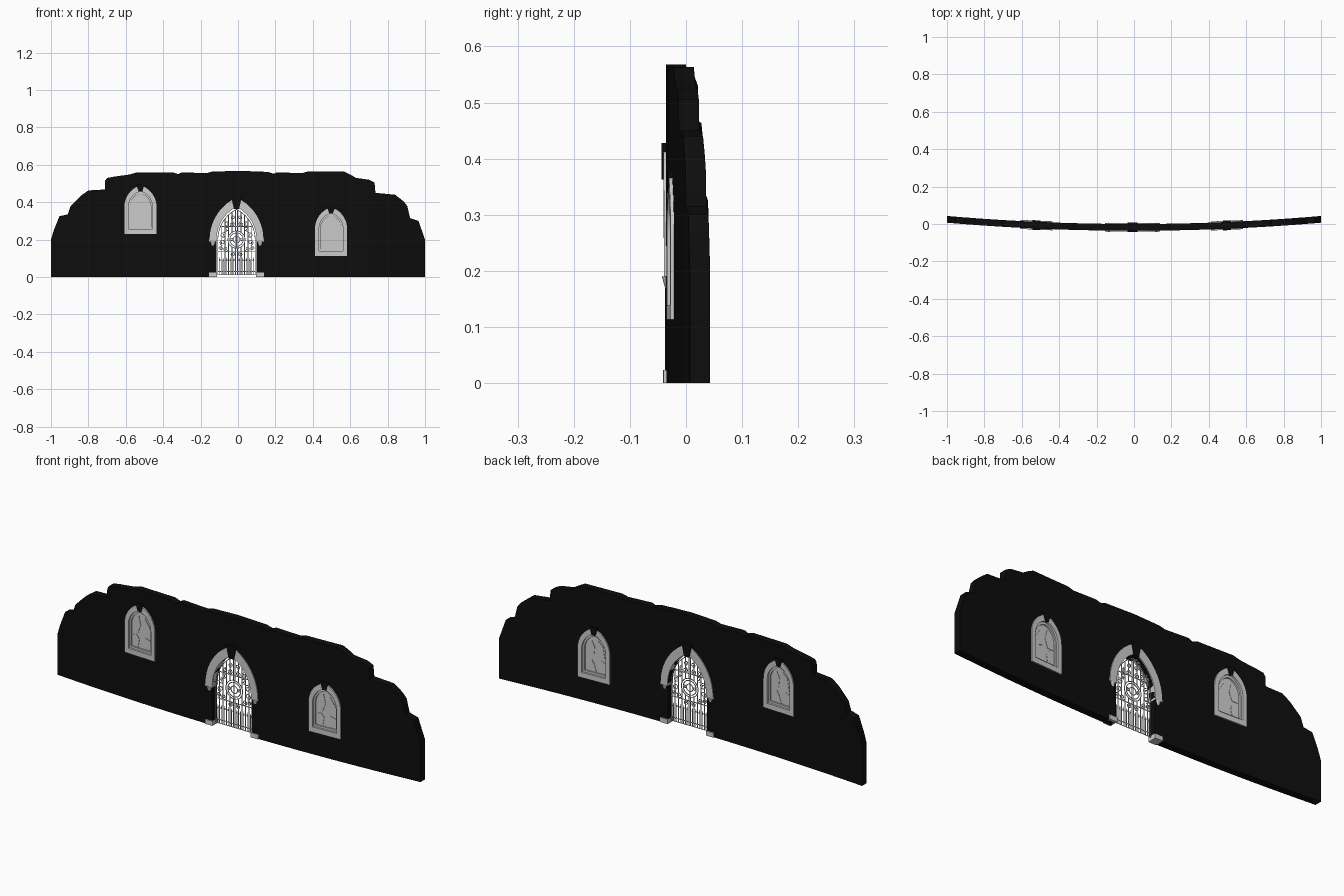
import bpy, bmesh, math
from mathutils import Matrix

if "Cube" in bpy.data.objects:
    bpy.data.objects.remove(bpy.data.objects["Cube"])

SAG = 0.043                       # plan curvature of the wall: y += SAG * x^2
FRONT, BACK = -0.036, 0.0         # wall faces at x = 0
CX = -0.008                       # centre of the gateway
black = bpy.data.materials.new("dark_stone")
black.diffuse_color = (0.004, 0.004, 0.004, 1)
black.use_nodes = True
black.node_tree.nodes["Principled BSDF"].inputs["Base Color"].default_value = black.diffuse_color


def finish(ob, mat=None, bend=True, cuts=0):
    """Clean mesh, slice it along x and bend it onto the wall curve."""
    bm = bmesh.new()
    bm.from_mesh(ob.data)
    bmesh.ops.remove_doubles(bm, verts=bm.verts, dist=1e-5)
    for i in range(1, cuts):
        bmesh.ops.bisect_plane(bm, geom=bm.verts[:] + bm.edges[:] + bm.faces[:],
                               plane_co=(-1 + 2 * i / cuts, 0, 0), plane_no=(1, 0, 0))
    if bend:
        for v in bm.verts:
            v.co.y += SAG * v.co.x ** 2
    bmesh.ops.recalc_face_normals(bm, faces=bm.faces)
    bm.to_mesh(ob.data)
    bm.free()
    if mat:
        ob.data.materials.clear()
        ob.data.materials.append(mat)
    bpy.ops.object.select_all(action='DESELECT')
    ob.select_set(True)
    bpy.context.view_layer.objects.active = ob
    bpy.ops.object.shade_smooth_by_angle(angle=math.radians(30))
    return ob


def curve_to_mesh(name, cu):
    ob = bpy.data.objects.new(name, cu)
    bpy.context.collection.objects.link(ob)
    bpy.ops.object.select_all(action='DESELECT')
    ob.select_set(True)
    bpy.context.view_layer.objects.active = ob
    bpy.ops.object.convert(target='MESH')
    return bpy.context.view_layer.objects.active


def slab(name, loops, y0, y1, mat=None, cuts=0):
    """Extrude x/z outlines (first outer, then holes) from y0 to y1."""
    cu = bpy.data.curves.new(name, 'CURVE')
    cu.dimensions, cu.fill_mode, cu.extrude = '2D', 'BOTH', (y1 - y0) / 2
    for pts in loops:
        s = cu.splines.new('POLY')
        s.points.add(len(pts) - 1)
        for p, (x, z) in zip(s.points, pts):
            p.co = (x, z, 0, 1)
        s.use_cyclic_u = True
    ob = curve_to_mesh(name, cu)
    ob.data.transform(Matrix.Translation((0, (y0 + y1) / 2, 0)) @ Matrix.Rotation(math.pi / 2, 4, 'X'))
    return finish(ob, mat, cuts=cuts)


def arc(cx, half, spring, apex, n=10):
    """Pointed arch from right springing over the apex to the left."""
    h = apex - spring
    r = (half ** 2 + h ** 2) / (2 * half)
    end = math.atan2(h, r - half)
    right = [(half - r + r * math.cos(end * i / n), spring + r * math.sin(end * i / n)) for i in range(n + 1)]
    return [(cx + x, z) for x, z in right] + [(cx - x, z) for x, z in right[-2::-1]]


def gothic(cx, half, z0, spring, apex):
    return [(cx - half, z0), (cx + half, z0)] + arc(cx, half, spring, apex)


def keystone(name, cx, top, bottom, wt, wb, proud):
    slab(name, [[(cx - wb, bottom), (cx + wb, bottom), (cx + wt, top), (cx - wt, top)]],
         FRONT - proud, BACK + proud, black)


# wall with broken skyline, doorway and window openings
skyline = [(-1, 0), (1, 0), (1, .2), (.965, .3), (.92, .315), (.905, .38), (.885, .405), (.84, .44), (.735, .45),
           (.73, .505), (.7, .52), (.63, .53), (.6, .548), (.57, .563), (.37, .563), (.34, .555), (.21, .56),
           (.19, .552), (.16, .562), (0, .568), (-.14, .563), (-.17, .555), (-.3, .56), (-.32, .55), (-.35, .56),
           (-.54, .56), (-.58, .548), (-.66, .537), (-.70, .53), (-.71, .515), (-.712, .468), (-.8, .463),
           (-.84, .435), (-.895, .38), (-.91, .335), (-.955, .325), (-.985, .25), (-1, .2)]
windows = [("left", -.5215, .23), ("right", .4975, .113)]
holes = [gothic(cx, .075, z + .012, z + .145, z + .245) for _, cx, z in windows]
hw, spring, crown = .107, .2, .375
door_arc = arc(CX, hw, spring, crown)
outline = [skyline[0], (CX - hw, 0)] + door_arc[::-1] + [(CX + hw, 0)] + skyline[1:]
slab("wall", [outline] + holes, FRONT, BACK, black, cuts=24)

# windows: outer frame, stepped inner frame, pane with broken plaster pieces, keystone
shards = [[(-.055, .04), (-.02, .035), (-.012, .08), (-.03, .1), (-.055, .09)],
          [(-.005, .035), (.055, .04), (.055, .085), (.02, .095), (.008, .075)],
          [(-.05, .11), (-.02, .11), (-.005, .15), (-.015, .195), (-.04, .17)],
          [(.01, .115), (.055, .1), (.05, .145), (.02, .19), (.005, .16)]]
for side, cx, z in windows:
    outer = gothic(cx, .086, z, z + .145, z + .26)
    mid = gothic(cx, .064, z + .026, z + .145, z + .228)
    inner = gothic(cx, .056, z + .036, z + .145, z + .216)
    slab(side + "_window_frame", [outer, mid], FRONT - .006, BACK + .006)
    slab(side + "_window_inner_frame", [gothic(cx, .066, z + .024, z + .145, z + .231), inner],
         FRONT + .004, BACK - .004)
    slab(side + "_window_pane", [gothic(cx, .06, z + .03, z + .145, z + .222)], -.024, -.012)
    for i, s in enumerate(shards):
        slab(f"{side}_window_plaster_{i}", [[(cx + x, z + h) for x, h in s]], -.026, -.010)
    keystone(side + "_window_keystone", cx, z + .265, z + .226, .022, .010, .008)

# gateway arch and keystone
slab("gate_arch", [arc(CX, .144, spring, .425) + door_arc[::-1]], FRONT - .004, BACK + .004)
keystone("gate_keystone", CX, .428, .363, .028, .014, .008)


# gateway columns on both faces, with bases and capitals
def box(name, cx, w, z0, z1, proud):
    slab(name, [[(cx - w, z0), (cx + w, z0), (cx + w, z1), (cx - w, z1)]], FRONT - proud, BACK + proud)


for side, s in (("left", -1), ("right", 1)):
    x = CX + s * .126
    box(side + "_column_base", x, .021, 0, .023, .005)
    box(side + "_column_capital", x, .020, .19, .2, .004)
    for face, y in (("front", FRONT + .01), ("back", BACK - .01)):
        bpy.ops.mesh.primitive_cylinder_add(vertices=16, radius=.0115, depth=.167, location=(x, y, .1065))
        ob = bpy.context.object
        ob.name = f"{side}_{face}_column"
        ob.data.materials.append(black)
        bpy.ops.object.shade_smooth_by_angle()
        bpy.ops.mesh.primitive_cone_add(vertices=16, radius1=.011, radius2=.017, depth=.022, location=(x, y, .179))
        bpy.context.object.name = f"{side}_{face}_capital_bell"
        bpy.ops.object.shade_smooth_by_angle()

# wrought iron gate: bars, rails, ring and scrolls as one tube network
gate = bpy.data.curves.new("gate", 'CURVE')
gate.dimensions, gate.bevel_depth, gate.bevel_resolution, gate.use_fill_caps = '3D', .0021, 1, True


def rod(pts, cyclic=False, radii=None):
    sp = gate.splines.new('POLY')
    sp.points.add(len(pts) - 1)
    for i, (x, z) in enumerate(pts):
        sp.points[i].co = (CX + x, -.018, z, 1)
        sp.points[i].radius = radii[i] if radii else 1
    sp.use_cyclic_u = cyclic


def ring(x, z, r, n=24):
    rod([(x + r * math.cos(2 * math.pi * i / n), z + r * math.sin(2 * math.pi * i / n)) for i in range(n)], True)


def scroll(x, z, r, start, turn):
    rod([(x + r * (1 - .75 * i / 20) * math.cos(start + turn * i / 20 * 8.5),
          z + r * (1 - .75 * i / 20) * math.sin(start + turn * i / 20 * 8.5)) for i in range(21)])


def gate_top(dx, half=.1, apex=.362):
    h = apex - spring
    r = (half ** 2 + h ** 2) / (2 * half)
    return spring + math.sqrt(r * r - (dx + r - half) ** 2)


rod([(x - CX, z) for x, z in gothic(CX, .1, .012, spring, .362)], True)
for z in (.03, .135):
    rod([(-.1, z), (.1, z)])
rod([(-gx, .27) for gx in (.078, -.078)])
RING, RZ = .046, .2
for r in (RING, .036, .018):
    ring(0, RZ, r)
for s in (-1, 1):
    for dx in (.005, .024, .043, .062, .081):
        top = gate_top(dx)
        if dx < RING:
            gap = math.sqrt(RING ** 2 - dx ** 2)
            rod([(s * dx, .012), (s * dx, RZ - gap)])
            rod([(s * dx, RZ + gap), (s * dx, top)])
        else:
            rod([(s * dx, .012), (s * dx, top)])
    rod([(s * .003, RZ - RING), (s * .003, RZ + RING)])
    for dx in (.0145, .0335, .0525, .0715, .09):       # short spiked bars
        rod([(s * dx, .012), (s * dx, .085), (s * dx, .088), (s * dx, .105)], radii=[1, 1, 2, .05])
    for x, z, r, a in ((.022, .122, .013, 1.6), (.058, .15, .015, 3.1), (.084, .152, .012, 0), (.075, .185, .016, 4.7),
                       (.074, .225, .016, 1.6), (.05, .255, .014, 4.7), (.025, .283, .014, 1.6), (.053, .285, .012, 1.6),
                       (.018, .318, .012, 4.7), (.027, .2, .009, 0)):
        scroll(s * x, z, r, a if s > 0 else math.pi - a, s)
finish(curve_to_mesh("gate", gate), bend=False)
